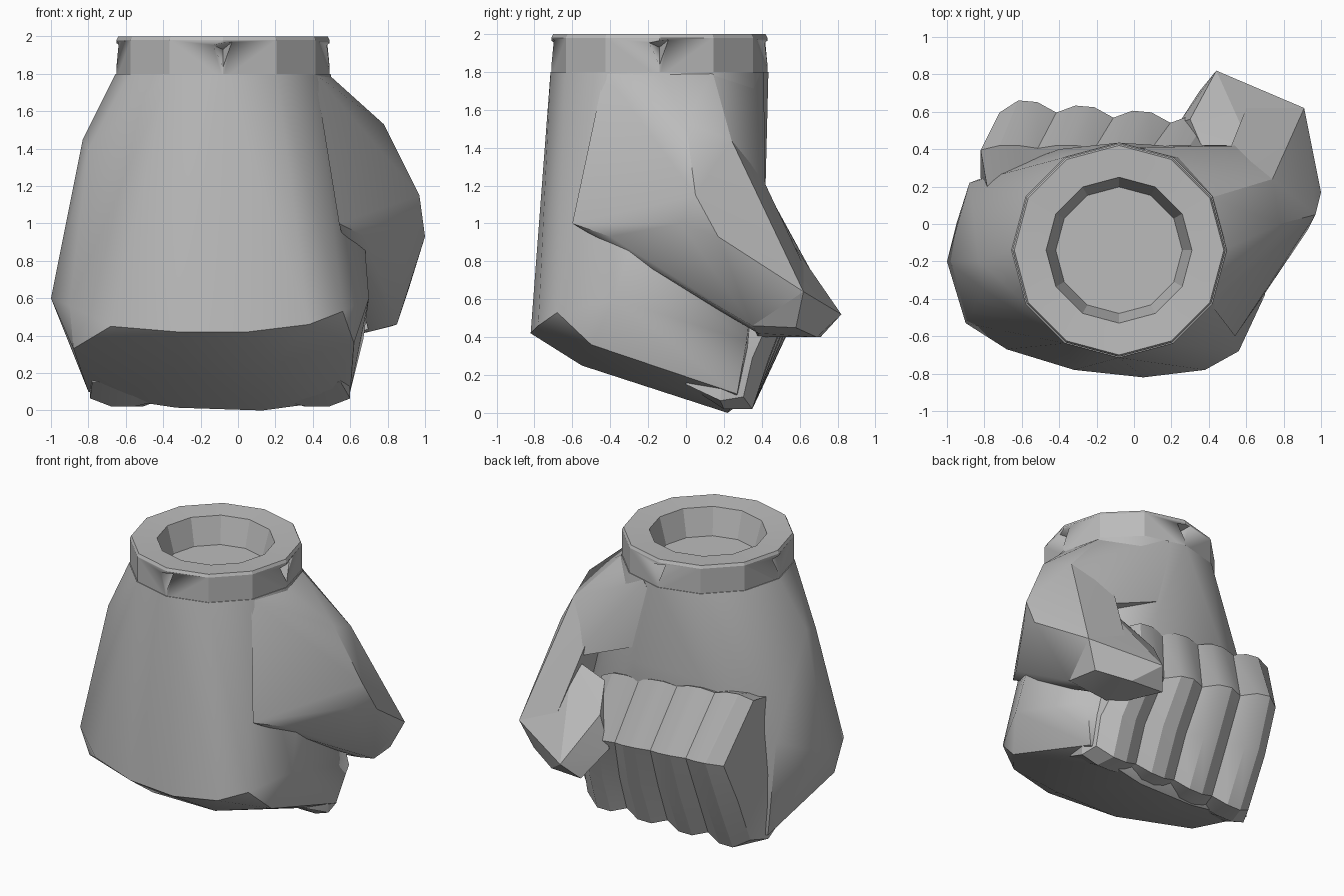
import bpy, bmesh, math
from mathutils import Vector

old = bpy.data.objects.get("Cube")
if old:
    bpy.data.objects.remove(old, do_unlink=True)

grey = bpy.data.materials.new("plain grey")
grey.use_nodes = True
grey.diffuse_color = (0.5, 0.5, 0.5, 1)
grey.node_tree.nodes["Principled BSDF"].inputs["Base Color"].default_value = grey.diffuse_color


def finish(name, bm, angle):
    """Turn a bmesh into a shaded, coloured object."""
    bmesh.ops.recalc_face_normals(bm, faces=bm.faces)
    mesh = bpy.data.meshes.new(name)
    bm.to_mesh(mesh)
    bm.free()
    mesh.materials.append(grey)
    obj = bpy.data.objects.new(name, mesh)
    bpy.context.collection.objects.link(obj)
    bpy.ops.object.select_all(action="DESELECT")
    obj.select_set(True)
    bpy.context.view_layer.objects.active = obj
    bpy.ops.object.shade_smooth_by_angle(angle=math.radians(angle))
    return obj


def bridge(bm, a, b, closed=True):
    """Join two equal rows of vertices with quads."""
    n = len(a)
    for i in range(n if closed else n - 1):
        j = (i + 1) % n
        bm.faces.new((a[i], a[j], b[j], b[i]))


def hull(name, points, angle=32):
    """Faceted solid wrapped around a few corner points."""
    bm = bmesh.new()
    for p in points:
        bm.verts.new(p)
    res = bmesh.ops.convex_hull(bm, input=bm.verts)
    loose = set(res["geom_interior"]) | set(res["geom_unused"])
    bmesh.ops.delete(bm, geom=[v for v in loose if isinstance(v, bmesh.types.BMVert)], context="VERTS")
    return finish(name, bm, angle)


SIDES = 12
CENTRE = Vector((-0.08, -0.14, 0))


def circle(radius, z):
    turns = [math.tau * (k / SIDES - 0.25) for k in range(SIDES)]
    return [CENTRE + Vector((radius * math.cos(t), radius * math.sin(t), z)) for t in turns]


# Palm: wrist ring, knuckle line and the slanted underside wrapped as one block
knuckles = [(.05, -.82, .42), (.38, -.78, .46), (.56, -.68, .53), (-.32, -.78, .42),
            (-.68, -.67, .45), (-.9, -.53, .56), (-1, -.2, .6)]
sides = [(-.83, -.2, 1.45), (-.8, -.35, 1.4), (-.88, .22, .8), (-.95, 0, .52),
         (.68, -.3, .86), (.7, -.38, .6), (.67, .32, .38), (.62, -.5, .36)]
under = [(-.88, -.45, .33), (-.3, -.55, .25), (.2, -.55, .25), (-.8, .2, .1),
         (-.63, .2, .06), (-.33, .2, .015), (.13, .22, 0), (.5, .25, .05), (.6, .27, .1)]
heel = [(-.4, .4, 1.2), (.15, .42, 1.2), (0, .35, .1)]
hull("palm", circle(.575, 1.8) + knuckles + sides + under + heel)

# Wrist cuff: open band with small wedge notches
bm = bmesh.new()
rows = [[bm.verts.new(p) for p in circle(r, z)]
        for r, z in ((.57, 1.77), (.57, 1.98), (.56, 2), (.39, 1.99), (.33, 1.77))]
for i, row in enumerate(rows):
    bridge(bm, row, rows[(i + 1) % len(rows)])
cuff = finish("wrist_cuff", bm, 20)

bm = bmesh.new()
for k in range(4):
    t = k * math.pi / 2
    out, side = Vector((math.cos(t), math.sin(t), 0)), Vector((-math.sin(t), math.cos(t), 0))
    base = CENTRE + out * 0.6
    tri = [bm.verts.new(base + side * s + Vector((0, 0, z)))
           for s, z in ((-.07, 1.96), (.06, 1.98), (0, 1.82))]
    tip = bm.verts.new(CENTRE + out * 0.4 + Vector((0, 0, 1.93)))
    bm.faces.new(tri)
    for i in range(3):
        bm.faces.new((tri[i - 1], tri[i], tip))
cutter = finish("notch_cutter", bm, 20)
cutter.hide_render = True
cutter.hide_set(True)
cut = cuff.modifiers.new("notches", "BOOLEAN")
cut.operation = "DIFFERENCE"
cut.object = cutter

# Curled fingers: one grooved strip following the fold (y, z, x min, x max, groove depth)
fold = ((0, .15, -.78, .55, 0), (.2, .02, -.79, .6, .03), (.35, .02, -.73, .58, .05),
        (.54, .42, -.74, .58, .05), (.67, .76, -.72, .5, .05), (.42, 1.2, -.82, .4, .03),
        (0, 1.05, -.75, .4, 0))
heart = Vector((0, 0, .5))
bm = bmesh.new()
rows = []
for y, z, low, high, groove in fold:
    row = []
    for c in range(13):
        t = c / 12
        p = Vector((low + (high - low) * t, y, z))
        inward = heart - p
        inward.x = 0
        depth = groove * 1.6 if c in (0, 12) else groove * (c % 3 == 0)
        p += inward.normalized() * depth
        # the fold tapers toward the thumb
        if z > .3:
            p.y -= .11 * t * (y > .5)
            p.z -= .14 * t
        row.append(bm.verts.new(p))
    rows.append(row)
caps = ((0, bm.verts.new((-.82, .25, .6))), (-1, bm.verts.new((.6, .2, .45))))
for i, row in enumerate(rows):
    nxt = rows[(i + 1) % len(rows)]
    bridge(bm, row, nxt, closed=False)
    for end, point in caps:
        bm.faces.new((row[end], nxt[end], point))
finish("curled_fingers", bm, 22)

# Thumb: broad base flowing off the hand, web to the palm, bent tip over the fingers
joint = [(.91, .62, .64), (.85, .35, .46), (.6, .62, .78), (.62, .42, 1.1), (.7, .38, .42)]
shoulder = [(.78, 0, 1.53), (.74, .24, 1.44), (.48, -.14, 1.8), (.41, .14, 1.8)]
hull("thumb_base", joint + shoulder + [
    (.97, .05, 1.15), (1, .17, .93), (.93, -.03, 1), (.68, -.4, .93),
    (.54, -.6, 1), (.41, -.43, 1.8)])
hull("thumb_web", shoulder + [
    (.05, .41, 1.8), (-.15, .41, 1.42), (.35, .38, 1.25), (.62, .42, 1.1), (.3, 0, 1.2)])
hull("thumb_tip", joint + [
    (.82, .58, .45), (.44, .82, .52), (.35, .71, .4), (.24, .54, .58), (.3, .56, .82),
    (.36, .42, 1), (.5, .38, .4), (.6, .69, .4)], 20)
